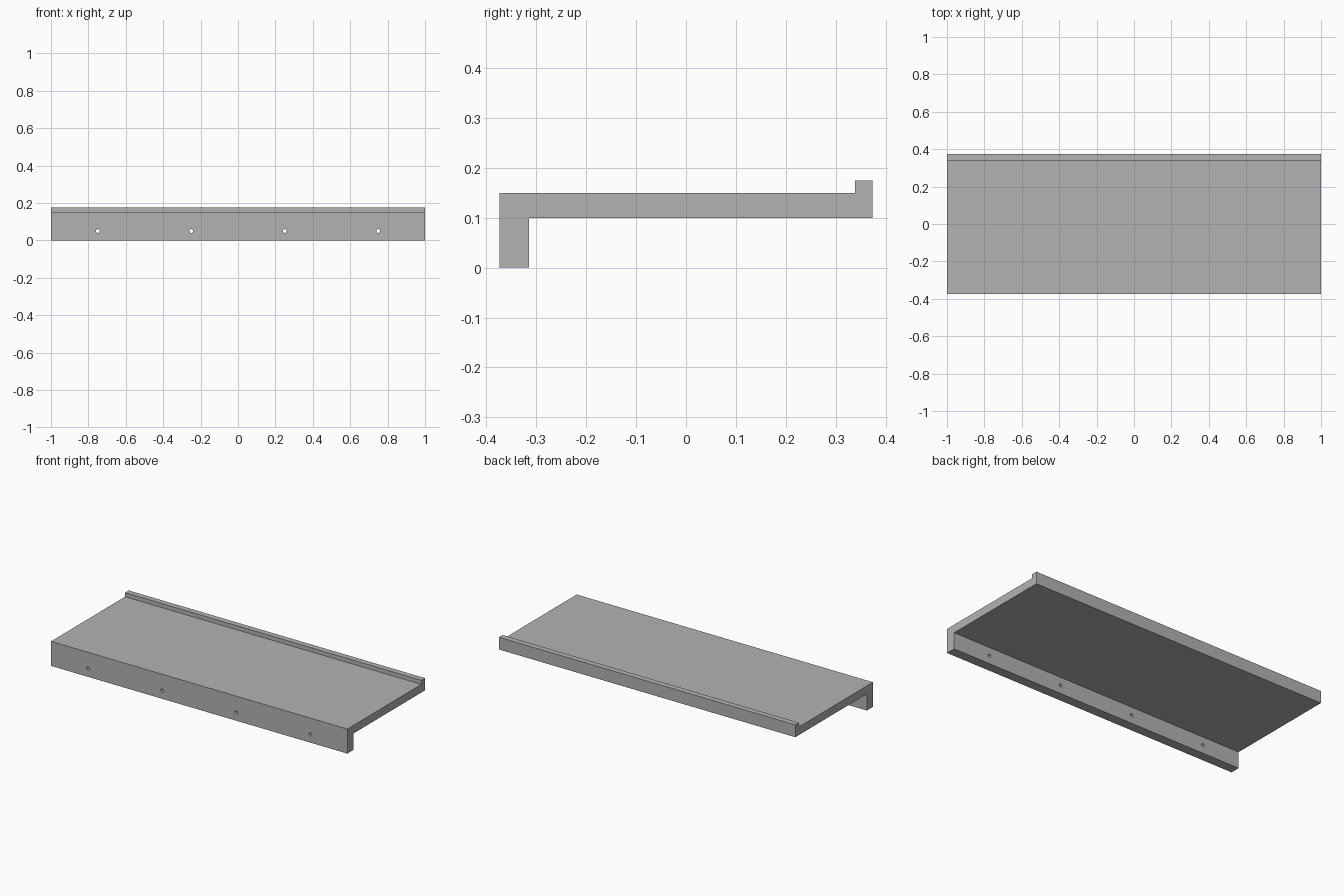
import bpy
import bmesh
from math import radians
from mathutils import Matrix

cube = bpy.data.objects.get("Cube")
if cube:
    bpy.data.objects.remove(cube, do_unlink=True)

HALF_LENGTH = 1.0
HOLE_XS = (-0.75, -0.25, 0.25, 0.75)
HOLE_Z, HOLE_RADIUS = 0.05, 0.01

# Material
grey = bpy.data.materials.new("plain grey")
grey.use_nodes = True
colour = (0.45, 0.45, 0.45, 1)
grey.diffuse_color = colour
grey.node_tree.nodes["Principled BSDF"].inputs["Base Color"].default_value = colour


def add_object(name, bm):
    bmesh.ops.recalc_face_normals(bm, faces=bm.faces)
    mesh = bpy.data.meshes.new(name)
    bm.to_mesh(mesh)
    bm.free()
    mesh.materials.append(grey)
    obj = bpy.data.objects.new(name, mesh)
    bpy.context.collection.objects.link(obj)
    return obj


# Shelf: side profile (y, z) with front apron and raised back lip
profile = [(-0.374, 0), (-0.315, 0), (-0.315, 0.1), (0.374, 0.1),
           (0.374, 0.175), (0.339, 0.175), (0.339, 0.15), (-0.374, 0.15)]
bm = bmesh.new()
end = bm.faces.new([bm.verts.new((-HALF_LENGTH, y, z)) for y, z in profile])
swept = bmesh.ops.extrude_face_region(bm, geom=[end], use_keep_orig=True)
moved = [v for v in swept["geom"] if isinstance(v, bmesh.types.BMVert)]
bmesh.ops.translate(bm, verts=moved, vec=(2 * HALF_LENGTH, 0, 0))
shelf = add_object("shelf", bm)

# Screw holes through the apron
bm = bmesh.new()
for x in HOLE_XS:
    place = Matrix.Translation((x, -0.345, HOLE_Z)) @ Matrix.Rotation(radians(90), 4, "X")
    bmesh.ops.create_cone(bm, cap_ends=True, segments=24, radius1=HOLE_RADIUS,
                          radius2=HOLE_RADIUS, depth=0.1, matrix=place)
cutter = add_object("screw_hole_cutter", bm)
cutter.hide_render = True

cut = shelf.modifiers.new("screw holes", "BOOLEAN")
cut.operation = "DIFFERENCE"
cut.solver = "EXACT"
cut.object = cutter
bpy.ops.object.select_all(action="DESELECT")
shelf.select_set(True)
bpy.context.view_layer.objects.active = shelf
bpy.ops.object.modifier_apply(modifier=cut.name)
bpy.data.objects.remove(cutter, do_unlink=True)

# Smooth hole walls, sharp edges elsewhere
bpy.ops.object.shade_smooth_by_angle(angle=radians(30))
